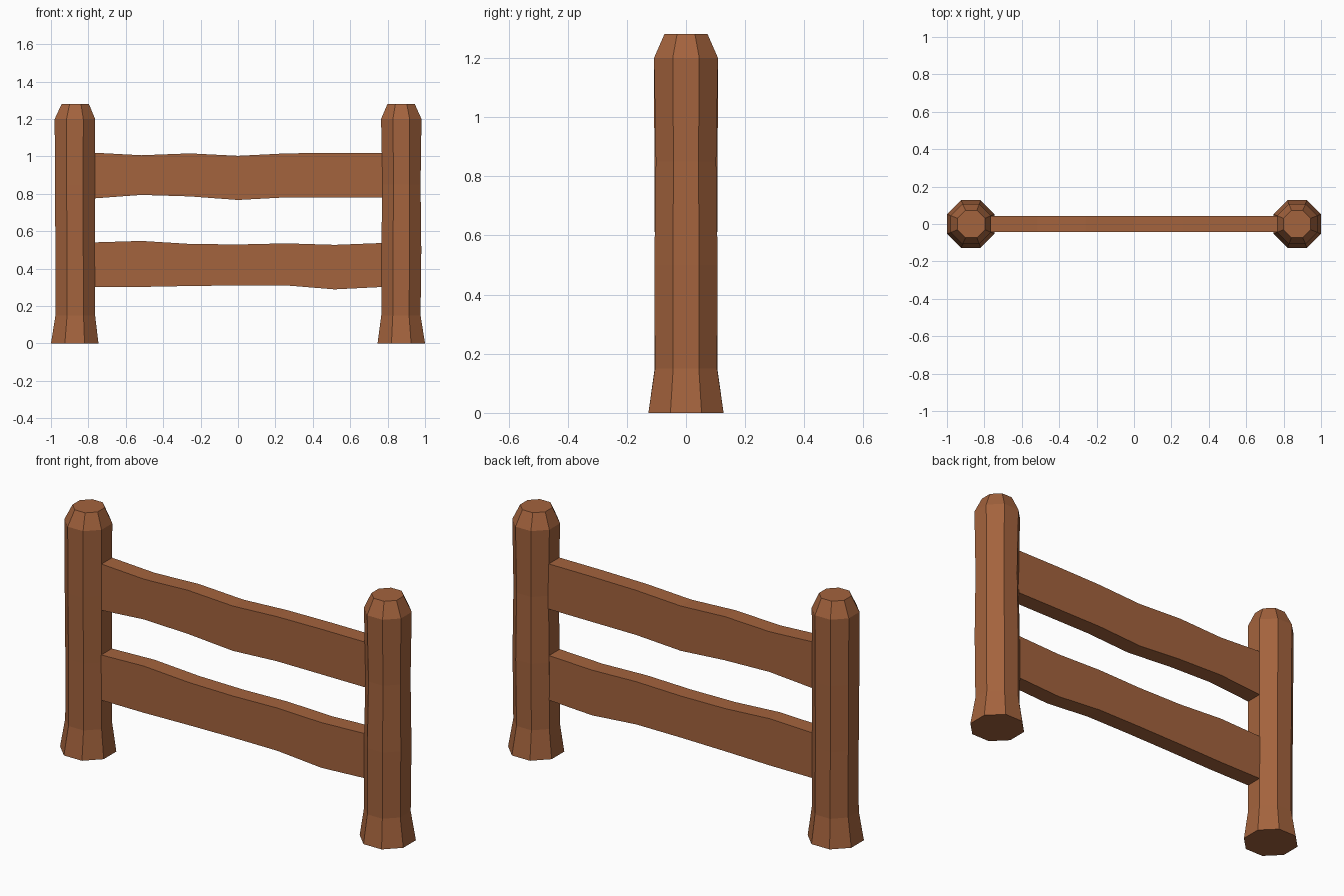
import bpy
import bmesh
import math

if "Cube" in bpy.data.objects:
    bpy.data.objects.remove(bpy.data.objects["Cube"])

wood = bpy.data.materials.new("brown_wood")
wood.diffuse_color = (0.37, 0.125, 0.047, 1.0)
wood.use_nodes = True
wood.node_tree.nodes["Principled BSDF"].inputs["Base Color"].default_value = wood.diffuse_color


def loft(name, rings):
    """Skin a closed, flat-shaded solid through equal-length point rings."""
    bm = bmesh.new()
    loops = [[bm.verts.new(p) for p in ring] for ring in rings]
    n = len(loops[0])
    for a, b in zip(loops, loops[1:]):
        for i in range(n):
            j = (i + 1) % n
            bm.faces.new((a[i], a[j], b[j], b[i]))
    bm.faces.new(loops[0])
    bm.faces.new(loops[-1])
    bmesh.ops.recalc_face_normals(bm, faces=bm.faces)
    mesh = bpy.data.meshes.new(name)
    bm.to_mesh(mesh)
    bm.free()
    mesh.materials.append(wood)
    obj = bpy.data.objects.new(name, mesh)
    bpy.context.collection.objects.link(obj)
    return obj


def octagon(cx, z, apothem):
    r = apothem / math.cos(math.pi / 8)
    angles = [math.pi / 8 + k * math.pi / 4 for k in range(8)]
    return [(cx + r * math.cos(a), r * math.sin(a), z) for a in angles]


# Posts: flared foot, slightly uneven shaft, chamfered top (x centre, z, apothem)
left_post = [(-0.873, 0, 0.127), (-0.870, 0.15, 0.106), (-0.871, 0.5, 0.105),
             (-0.872, 0.85, 0.107), (-0.872, 1.2, 0.108), (-0.870, 1.28, 0.073)]
right_post = [(0.873, 0, 0.127), (0.871, 0.15, 0.105), (0.873, 0.5, 0.107),
              (0.874, 0.85, 0.102), (0.873, 1.2, 0.108), (0.872, 1.28, 0.073)]
loft("left_post", [octagon(*r) for r in left_post])
loft("right_post", [octagon(*r) for r in right_post])


# Rails: boards with wavy top and bottom edges
def rail(name, tops, bottoms, half=0.044, length=1.55):
    rings = []
    for i, (t, b) in enumerate(zip(tops, bottoms)):
        x = -length / 2 + length * i / (len(tops) - 1)
        rings.append([(x, -half, b), (x, half, b), (x, half, t), (x, -half, t)])
    loft(name, rings)


rail("upper_rail",
     (1.02, 1.006, 1.016, 1.003, 1.016, 1.019, 1.019),
     (0.775, 0.794, 0.786, 0.767, 0.781, 0.781, 0.781))
rail("lower_rail",
     (0.54, 0.548, 0.532, 0.529, 0.535, 0.527, 0.537),
     (0.302, 0.302, 0.307, 0.31, 0.31, 0.289, 0.302))
